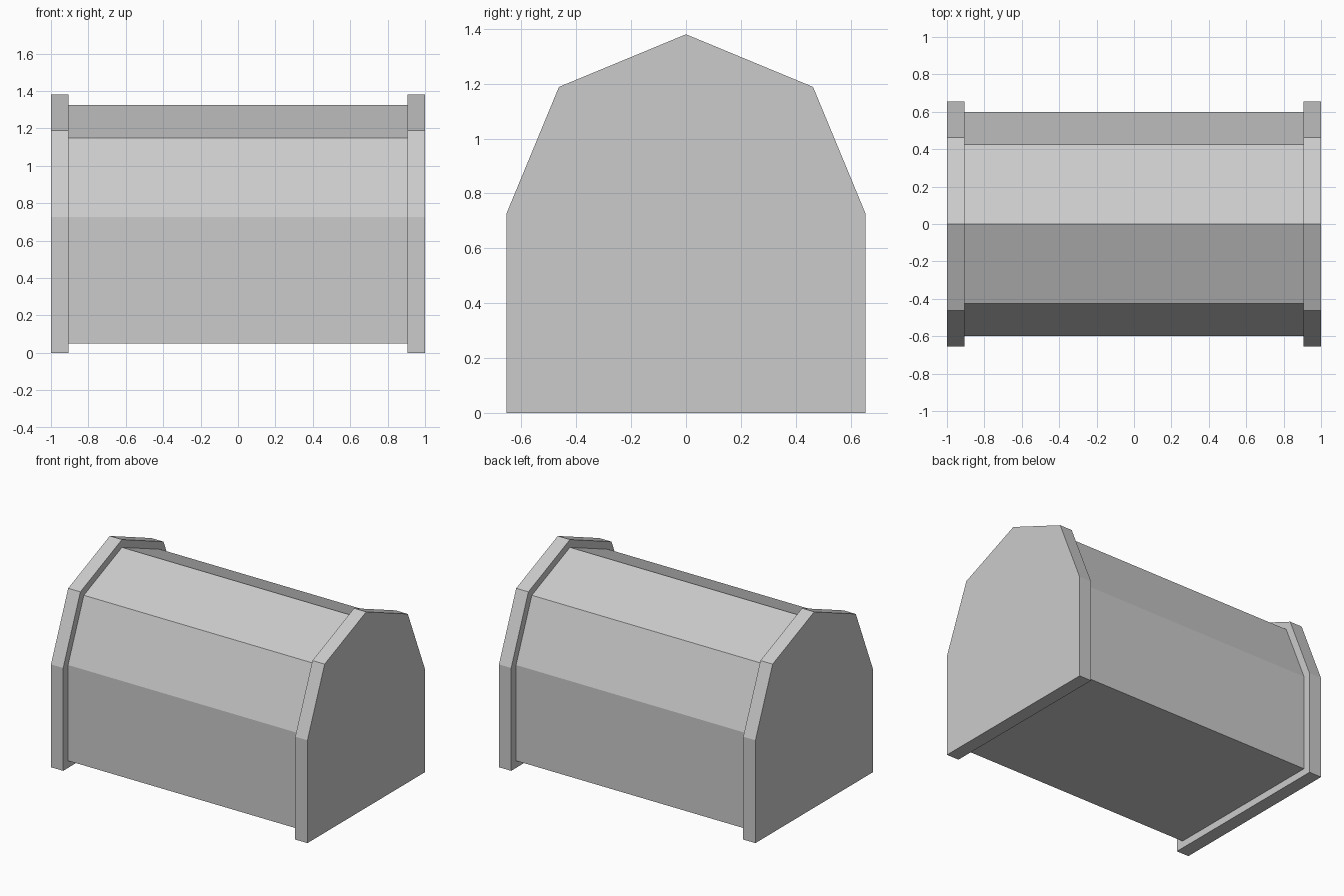
import bpy, bmesh
from math import cos, sin, pi

if "Cube" in bpy.data.objects:
    bpy.data.objects.remove(bpy.data.objects["Cube"])

SPRING_Z = 0.725  # height where the walls turn into the faceted arch


def arched_prism(name, radius, bottom, x0, x1):
    """Extrude an upright profile with a four-sided arch along x."""
    profile = [(-radius, bottom), (radius, bottom)]
    profile += [(radius * cos(i * pi / 4), SPRING_Z + radius * sin(i * pi / 4))
                for i in range(5)]
    bm = bmesh.new()
    face = bm.faces.new([bm.verts.new((x0, y, z)) for y, z in profile])
    ext = bmesh.ops.extrude_face_region(bm, geom=[face])
    moved = [v for v in ext["geom"] if isinstance(v, bmesh.types.BMVert)]
    bmesh.ops.translate(bm, verts=moved, vec=(x1 - x0, 0, 0))
    bmesh.ops.recalc_face_normals(bm, faces=bm.faces)
    mesh = bpy.data.meshes.new(name)
    bm.to_mesh(mesh)
    bm.free()
    obj = bpy.data.objects.new(name, mesh)
    bpy.context.collection.objects.link(obj)
    return obj


# Main body, raised slightly off the ground
arched_prism("chest_body", 0.60, 0.05, -0.905, 0.905)

# Larger end panels that carry the body
for side, x0, x1 in (("left", -1.0, -0.905), ("right", 0.905, 1.0)):
    arched_prism(side + "_end_panel", 0.655, 0.0, x0, x1)
